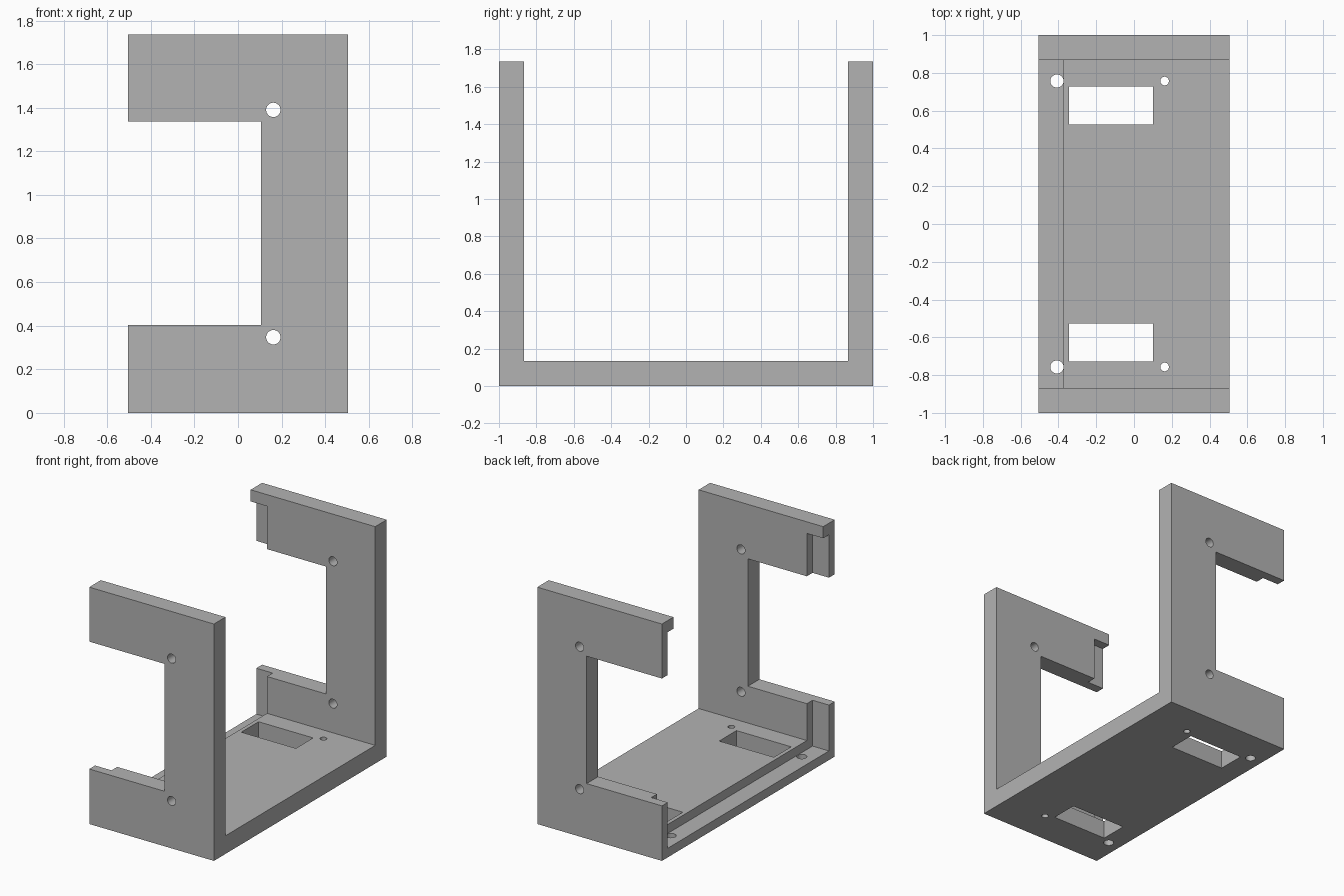
import bpy
import bmesh
from mathutils import Matrix, Vector

default = bpy.data.objects.get("Cube")
if default:
    bpy.data.objects.remove(default, do_unlink=True)

HALF_X, HALF_Y, HEIGHT, WALL = 0.505, 1.0, 1.735, 0.133

grey = bpy.data.materials.new("plain grey")
grey.use_nodes = True
colour = (0.45, 0.45, 0.45, 1)
grey.diffuse_color = colour
grey.node_tree.nodes["Principled BSDF"].inputs["Base Color"].default_value = colour


def new_object(name, bm):
    bmesh.ops.recalc_face_normals(bm, faces=bm.faces)
    mesh = bpy.data.meshes.new(name)
    bm.to_mesh(mesh)
    bm.free()
    mesh.materials.append(grey)
    obj = bpy.data.objects.new(name, mesh)
    bpy.context.collection.objects.link(obj)
    return obj


def box(name, low, high):
    low, high = Vector(low), Vector(high)
    bm = bmesh.new()
    bmesh.ops.create_cube(bm, size=1, matrix=Matrix.Translation((low + high) / 2)
                          @ Matrix.Diagonal((*(high - low), 1)))
    return new_object(name, bm)


def rod(name, centre, radius, length, axis="Z"):
    bm = bmesh.new()
    turn = Matrix.Rotation(1.5707963, 4, "X") if axis == "Y" else Matrix()
    bmesh.ops.create_cone(bm, cap_ends=True, segments=32, radius1=radius,
                          radius2=radius, depth=length,
                          matrix=Matrix.Translation(centre) @ turn)
    return new_object(name, bm)


# U-shaped body: floor and two end plates, extruded along x
inner = HALF_Y - WALL
profile = [(-HALF_Y, 0), (HALF_Y, 0), (HALF_Y, HEIGHT), (inner, HEIGHT),
           (inner, WALL), (-inner, WALL), (-inner, HEIGHT), (-HALF_Y, HEIGHT)]
bm = bmesh.new()
face = bm.faces.new([bm.verts.new((-HALF_X, y, z)) for y, z in profile])
side = bmesh.ops.extrude_face_region(bm, geom=[face])
bmesh.ops.translate(bm, vec=(2 * HALF_X, 0, 0),
                    verts=[v for v in side["geom"] if isinstance(v, bmesh.types.BMVert)])
body = new_object("bracket_body", bm)

# Side opening through both plates, and the cover rebate along the open edge
cutters = [
    box("side_opening", (-0.7, -1.2, 0.403), (0.105, 1.2, 1.336)),
    box("cover_rebate", (-0.7, -0.933, 0.067), (-0.372, 0.933, 1.65)),
]

# Screw holes through the end plates
for z in (0.347, 1.39):
    cutters.append(rod("plate_hole", (0.162, 0, z), 0.033, 2.4, "Y"))

# Slots and screw holes in the floor, at both ends
for s in (-1, 1):
    cutters.append(box("floor_slot", (-0.343, s * 0.627 - 0.1, -0.2),
                       (0.1, s * 0.627 + 0.1, 0.3)))
    cutters.append(rod("rebate_hole", (-0.408, s * 0.757, 0), 0.035, 0.5))
    cutters.append(rod("floor_hole", (0.162, s * 0.757, 0), 0.023, 0.5))

# Cut everything, then drop the cutters
bpy.context.view_layer.objects.active = body
for cutter in cutters:
    mod = body.modifiers.new(cutter.name, "BOOLEAN")
    mod.operation, mod.solver, mod.object = "DIFFERENCE", "EXACT", cutter
    bpy.ops.object.modifier_apply(modifier=mod.name)
    bpy.data.objects.remove(cutter, do_unlink=True)

bpy.ops.object.select_all(action="DESELECT")
body.select_set(True)
bpy.ops.object.shade_smooth_by_angle(angle=0.5)
